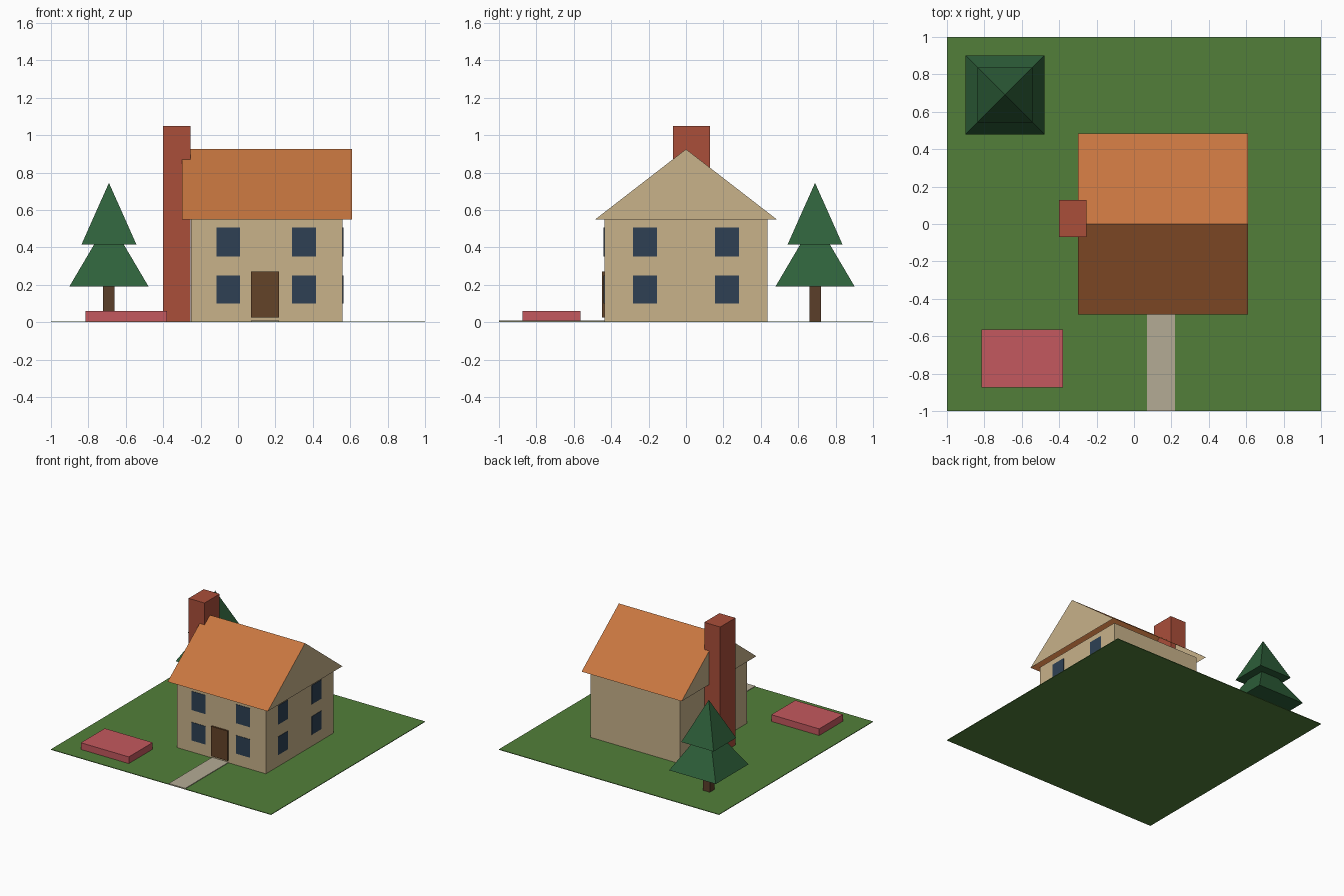
import bpy
import bmesh

cube = bpy.data.objects.get("Cube")
if cube:
    bpy.data.objects.remove(cube, do_unlink=True)


def linear(c):
    c /= 255
    return c / 12.92 if c <= 0.04045 else ((c + 0.055) / 1.055) ** 2.4


def material(name, *rgb):
    mat = bpy.data.materials.new(name)
    mat.use_nodes = True
    colour = [linear(c) for c in rgb] + [1.0]
    mat.diffuse_color = colour
    mat.node_tree.nodes["Principled BSDF"].inputs["Base Color"].default_value = colour
    return mat


GRASS = material("grass green", 82, 127, 58)
STONE = material("path stone", 180, 171, 149)
WALL = material("wall cream", 200, 178, 138)
TILE = material("roof orange", 200, 118, 64)
BRICK = material("chimney brick", 170, 78, 58)
GLASS = material("window blue", 46, 64, 84)
DOOR = material("door brown", 100, 67, 40)
BARK = material("trunk brown", 91, 62, 42)
LEAF = material("leaf green", 46, 96, 58)
BLOOM = material("flower pink", 196, 88, 94)


def finish(name, bm, *mats):
    bmesh.ops.recalc_face_normals(bm, faces=bm.faces)
    mesh = bpy.data.meshes.new(name)
    bm.to_mesh(mesh)
    bm.free()
    for mat in mats:
        mesh.materials.append(mat)
    obj = bpy.data.objects.new(name, mesh)
    bpy.context.collection.objects.link(obj)
    return obj


def box(name, x, y, z, mat):
    """Box from (min, max) ranges on each axis."""
    bm = bmesh.new()
    bmesh.ops.create_cube(bm, size=1)
    for v in bm.verts:
        v.co = [lo + (c + 0.5) * (hi - lo) for c, (lo, hi) in zip(v.co, (x, y, z))]
    return finish(name, bm, mat)


def pyramid(name, x, y, half, low, high, mat):
    bm = bmesh.new()
    base = [bm.verts.new((x + sx * half, y + sy * half, low))
            for sx, sy in ((-1, -1), (1, -1), (1, 1), (-1, 1))]
    tip = bm.verts.new((x, y, high))
    bm.faces.new(base)
    for i in range(4):
        bm.faces.new((base[i - 1], base[i], tip))
    return finish(name, bm, mat)


# Garden
FLOOR = 0.001
box("lawn", (-1, 1), (-1, 1), (0, 0.005), GRASS)
box("garden_path", (0.07, 0.22), (-1, -0.437), (FLOOR, 0.01), STONE)
box("flower_bed", (-0.815, -0.38), (-0.875, -0.565), (FLOOR, 0.06), BLOOM)

# House body and chimney
WALL_X, WALL_Y, EAVE = 0.56, 0.437, 0.55
box("house_walls", (-0.25, WALL_X), (-WALL_Y, WALL_Y), (FLOOR, EAVE), WALL)
box("chimney", (-0.4, -0.255), (-0.07, 0.127), (FLOOR, 1.05), BRICK)

# Roof shell, open underneath, with cream gable ends
bm = bmesh.new()
ends = [[bm.verts.new((x, y, z)) for y, z in ((-0.485, EAVE), (0, 0.925), (0.485, EAVE))]
        for x in (-0.3, 0.61)]
left, right = ends
for i in range(2):
    bm.faces.new((left[i], right[i], right[i + 1], left[i + 1]))
for end in ends:
    bm.faces.new(end).material_index = 1
finish("roof", bm, TILE, WALL)

# Door and windows
box("front_door", (0.07, 0.22), (-0.45, -WALL_Y), (0.025, 0.27), DOOR)
PLATE = 0.003
for floor, z in (("lower", (0.1, 0.25)), ("upper", (0.35, 0.505))):
    for i, x in enumerate((-0.052, 0.353)):
        box(f"front_window_{floor}_{i + 1}", (x - 0.064, x + 0.064),
            (-WALL_Y - PLATE, -WALL_Y), z, GLASS)
    for i, y in enumerate((-0.219, 0.219)):
        box(f"side_window_{floor}_{i + 1}", (WALL_X, WALL_X + PLATE),
            (y - 0.064, y + 0.064), z, GLASS)

# Tree
TX, TY = -0.69, 0.69
box("tree_trunk", (TX - 0.031, TX + 0.031), (TY - 0.031, TY + 0.031), (FLOOR, 0.2), BARK)
pyramid("tree_lower_tier", TX, TY, 0.212, 0.19, 0.55, LEAF)
pyramid("tree_upper_tier", TX, TY, 0.147, 0.415, 0.745, LEAF)
